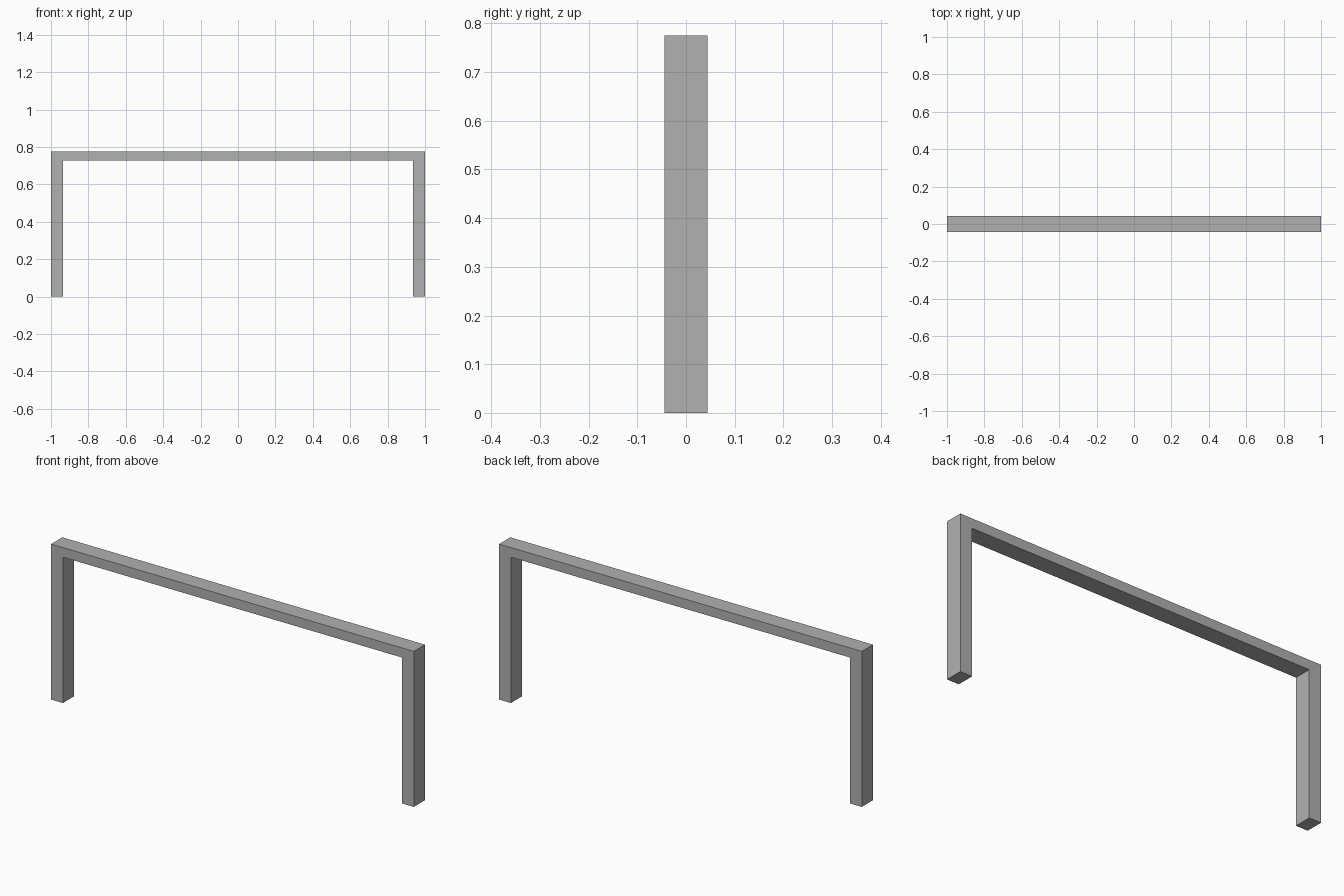
import bpy
import bmesh

cube = bpy.data.objects.get("Cube")
if cube:
    bpy.data.objects.remove(cube, do_unlink=True)

# Overall sizes
HALF_WIDTH = 1.0
HEIGHT = 0.775
DEPTH = 0.088
LEG = 0.065
BEAM = 0.048

# Plain grey finish
grey = bpy.data.materials.new("plain_grey")
grey.use_nodes = True
colour = (0.44, 0.44, 0.44, 1)
grey.diffuse_color = colour
grey.node_tree.nodes["Principled BSDF"].inputs["Base Color"].default_value = colour

# Frame outline: right half, then mirrored back down the other side
inner = HALF_WIDTH - LEG
half = [(inner, HEIGHT - BEAM), (inner, 0), (HALF_WIDTH, 0), (HALF_WIDTH, HEIGHT)]
outline = half + [(-x, z) for x, z in reversed(half)]

# Extrude the outline from front to back
bm = bmesh.new()
face = bm.faces.new([bm.verts.new((x, -DEPTH / 2, z)) for x, z in outline])
result = bmesh.ops.extrude_face_region(bm, geom=[face])
moved = [g for g in result["geom"] if isinstance(g, bmesh.types.BMVert)]
bmesh.ops.translate(bm, verts=moved, vec=(0, DEPTH, 0))
bmesh.ops.recalc_face_normals(bm, faces=bm.faces)

mesh = bpy.data.meshes.new("portal_frame")
bm.to_mesh(mesh)
bm.free()
mesh.materials.append(grey)
frame = bpy.data.objects.new("portal_frame", mesh)
bpy.context.collection.objects.link(frame)
